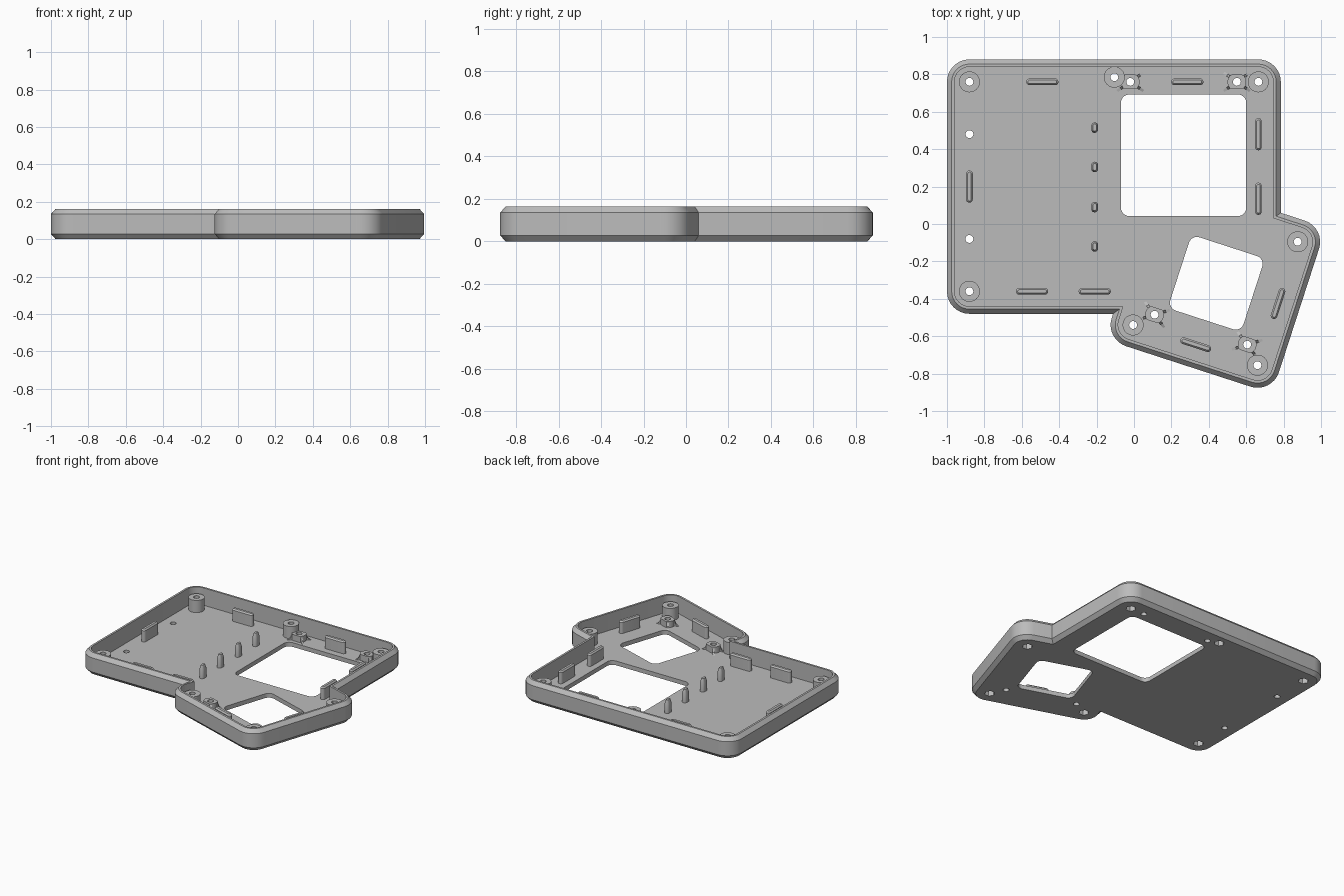
import bpy, bmesh, math
from mathutils import Matrix, Vector

if "Cube" in bpy.data.objects:
    bpy.data.objects.remove(bpy.data.objects["Cube"])

grey = bpy.data.materials.new("light grey plastic")
grey.use_nodes = True
grey.diffuse_color = (0.5, 0.5, 0.5, 1)
grey.node_tree.nodes["Principled BSDF"].inputs["Base Color"].default_value = (0.5, 0.5, 0.5, 1)

TOP, FLOOR, BOSS_TOP, RIB_TOP, POST_TOP = 0.163, 0.032, 0.124, 0.126, 0.078
TILT = math.radians(-18)


def outline(hx, hy, r, seg=8):
    """Rounded rectangle, as a counter-clockwise list of points."""
    pts = []
    for i, (sx, sy) in enumerate([(1, 1), (-1, 1), (-1, -1), (1, -1)]):
        for k in range(seg + 1):
            a = math.pi / 2 * (i + k / seg)
            pts.append((sx * (hx - r) + r * math.cos(a), sy * (hy - r) + r * math.sin(a)))
    return pts


def ring(r, n):
    return [(r * math.cos(2 * math.pi * k / n), r * math.sin(2 * math.pi * k / n)) for k in range(n)]


def loft(bm, loops, at, angle=0):
    """Closed solid through a stack of (points, z) sections."""
    place = Matrix.Translation((*at, 0)) @ Matrix.Rotation(angle, 4, 'Z')
    rows = [[bm.verts.new(place @ Vector((x, y, z))) for x, y in pts] for pts, z in loops]
    n = len(rows[0])
    bm.faces.new(rows[0][::-1])
    bm.faces.new(rows[-1])
    for lo, hi in zip(rows, rows[1:]):
        for i in range(n):
            j = (i + 1) % n
            bm.faces.new((lo[i], lo[j], hi[j], hi[i]))


def rounded(bm, at, hx, hy, r, sections, angle=0):
    loft(bm, [(outline(hx - d, hy - d, r - d), z) for d, z in sections], at, angle)


def make(name, bm):
    bmesh.ops.remove_doubles(bm, verts=bm.verts, dist=1e-6)
    bmesh.ops.recalc_face_normals(bm, faces=bm.faces)
    mesh = bpy.data.meshes.new(name)
    bm.to_mesh(mesh)
    bm.free()
    mesh.materials.append(grey)
    ob = bpy.data.objects.new(name, mesh)
    bpy.context.collection.objects.link(ob)
    return ob


def combine(ob, other, operation):
    mod = ob.modifiers.new("cut", 'BOOLEAN')
    mod.operation, mod.object, mod.solver = operation, other, 'EXACT'
    bpy.context.view_layer.update()
    result = bpy.data.meshes.new_from_object(ob.evaluated_get(bpy.context.evaluated_depsgraph_get()))
    ob.modifiers.clear()
    ob.data = result


def finish(ob):
    bpy.ops.object.select_all(action='DESELECT')
    ob.select_set(True)
    bpy.context.view_layer.objects.active = ob
    bpy.ops.object.shade_smooth_by_angle(angle=math.radians(30))


# Positions of the fittings
bosses = [(-0.88, 0.76), (-0.88, -0.36), (0.665, 0.76), (-0.105, 0.785),
          (-0.005, -0.54), (0.66, -0.755), (0.875, -0.095)]
posts = [(-0.02, 0.76, 0), (0.55, 0.76, 0), (0.11, -0.485, TILT), (0.605, -0.645, TILT)]
plain_holes = [(-0.88, 0.48), (-0.88, -0.08)]
UP = math.pi / 2
ribs = [(-0.49, 0.76, 0), (0.285, 0.76, 0), (0.665, 0.48, UP), (0.665, 0.135, UP), (-0.88, 0.2, UP),
        (-0.545, -0.36, 0), (-0.21, -0.36, 0), (0.33, -0.645, TILT), (0.77, -0.425, TILT + UP)]
pins = [(-0.21, y) for y in (0.515, 0.305, 0.09, -0.12)]

# The two overlapping trays: centre, half size, angle
trays = [((-0.1075, 0.2), 0.8925, 0.68, 0), ((0.435, -0.3175), 0.47, 0.467, TILT)]
chamfered = [(0.025, 0), (0, 0.028), (0, 0.135), (0.025, TOP)]


def tray_solid(name, tray, sections):
    bm = bmesh.new()
    at, hx, hy, angle = tray
    rounded(bm, at, hx, hy, 0.12, sections, angle)
    return make(name, bm)


shell = tray_solid("case_shell", trays[0], chamfered)
helpers = [tray_solid("second_tray", trays[1], chamfered)]
combine(shell, helpers[0], 'UNION')
for tray in trays:
    helpers.append(tray_solid("cavity_cutter", tray, [(0.04, FLOOR), (0.04, 0.3)]))
    combine(shell, helpers[-1], 'DIFFERENCE')

# Two square openings in the floor
bm = bmesh.new()
rounded(bm, (0.265, 0.3675), 0.335, 0.325, 0.045, [(0, -0.1), (0, 0.1)])
rounded(bm, (0.44, -0.317), 0.206, 0.206, 0.045, [(0, -0.1), (0, 0.1)], TILT)
helpers.append(make("opening_cutter", bm))

# Screw holes, and hexagonal nut pockets under the bosses
bm = bmesh.new()
for x, y in plain_holes + bosses + [p[:2] for p in posts]:
    loft(bm, [(ring(0.021, 20), -0.1), (ring(0.021, 20), 0.3)], (x, y))
helpers.append(make("hole_cutter", bm))
bm = bmesh.new()
for at in bosses:
    loft(bm, [(ring(0.036, 6), -0.1), (ring(0.036, 6), 0.06)], at)
helpers.append(make("nut_cutter", bm))
openings, holes, nuts = helpers[-3:]
for cutter in (openings, holes, nuts):
    combine(shell, cutter, 'DIFFERENCE')
finish(shell)

# Tall screw bosses
bm = bmesh.new()
for at in bosses:
    loft(bm, [(ring(0.056, 32), FLOOR), (ring(0.056, 32), BOSS_TOP)], at)
boss_ob = make("screw_bosses", bm)
for cutter in (holes, nuts):
    combine(boss_ob, cutter, 'DIFFERENCE')
finish(boss_ob)

# Short posts with a flat on two sides
bm = bmesh.new()
for x, y, a in posts:
    pts = [(px, max(-0.038, min(0.038, py))) for px, py in ring(0.05, 32)]
    loft(bm, [(pts, FLOOR), (pts, POST_TOP)], (x, y), a)
post_ob = make("short_posts", bm)
combine(post_ob, holes, 'DIFFERENCE')
finish(post_ob)

# Flared gussets fanning out from the short posts
bm = bmesh.new()
for x, y, a in posts:
    for turn in (35, 145, 215, 325):
        place = (Matrix.Translation((x, y, 0)) @ Matrix.Rotation(a + math.radians(turn), 4, 'Z'))
        side = [(0.035, FLOOR), (0.085, FLOOR), (0.062, 0.042), (0.05, 0.068), (0.035, 0.068)]
        rows = [[bm.verts.new(place @ Vector((px, w, z))) for px, z in side] for w in (-0.007, 0.007)]
        bm.faces.new(rows[0])
        bm.faces.new(rows[1][::-1])
        for i in range(len(side)):
            j = (i + 1) % len(side)
            bm.faces.new((rows[0][j], rows[0][i], rows[1][i], rows[1][j]))
finish(make("post_gussets", bm))

# Upright locating ribs and the row of pins
bm = bmesh.new()
for x, y, a in ribs:
    rounded(bm, (x, y), 0.086, 0.018, 0.018, [(0, FLOOR), (0, RIB_TOP - 0.01), (0.009, RIB_TOP)], a)
finish(make("locating_ribs", bm))
bm = bmesh.new()
for at in pins:
    rounded(bm, at, 0.018, 0.028, 0.018, [(0, FLOOR), (0, 0.1), (0.009, 0.13)])
finish(make("locating_pins", bm))

for helper in helpers:
    bpy.data.objects.remove(helper)
